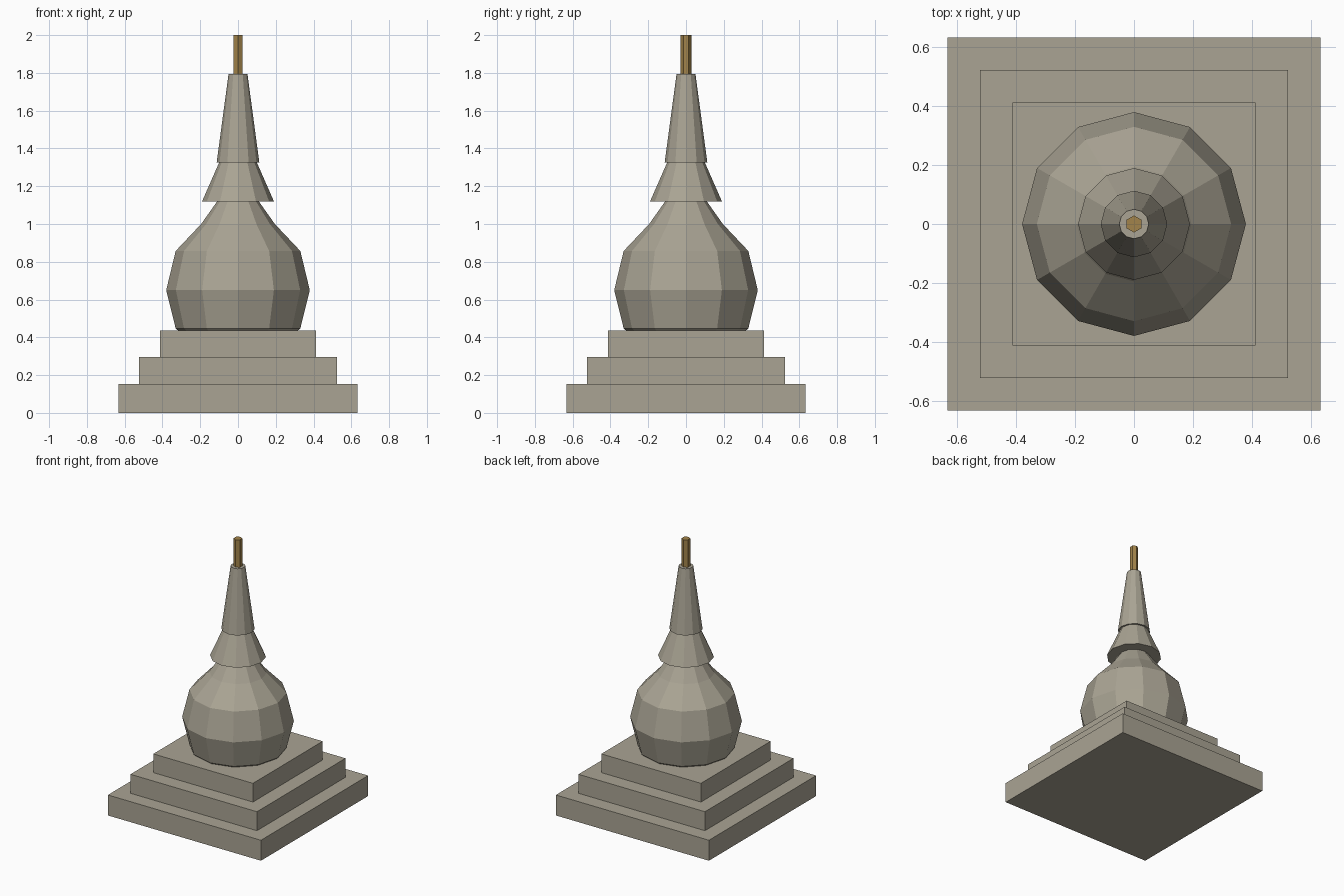
import bpy, bmesh
from math import sin, cos, pi

if "Cube" in bpy.data.objects:
    bpy.data.objects.remove(bpy.data.objects["Cube"])


def material(name, color):
    m = bpy.data.materials.new(name)
    m.diffuse_color = color
    m.use_nodes = True
    m.node_tree.nodes["Principled BSDF"].inputs["Base Color"].default_value = m.diffuse_color
    return m


stone = material("stone", (0.40, 0.37, 0.295, 1))
gold = material("gold", (0.36, 0.23, 0.07, 1))


def lathe(name, profile, sides, mat):
    """Revolve (radius, z) points around z, flat faced, with capped ends."""
    bm = bmesh.new()
    rings = [[bm.verts.new((r * sin(2 * pi * i / sides), r * cos(2 * pi * i / sides), z))
              for i in range(sides)] for r, z in profile]
    for a, b in zip(rings, rings[1:]):
        for i in range(sides):
            j = (i + 1) % sides
            bm.faces.new((a[i], a[j], b[j], b[i]))
    bm.faces.new(rings[0])
    bm.faces.new(rings[-1])
    bmesh.ops.recalc_face_normals(bm, faces=bm.faces)
    mesh = bpy.data.meshes.new(name)
    bm.to_mesh(mesh)
    bm.free()
    mesh.materials.append(mat)
    bpy.context.collection.objects.link(bpy.data.objects.new(name, mesh))


# Square stepped base
for n, (half, z0, z1) in enumerate([(0.633, 0, 0.153), (0.523, 0.153, 0.295), (0.412, 0.295, 0.435)]):
    bpy.ops.mesh.primitive_cube_add(size=1, location=(0, 0, (z0 + z1) / 2))
    tier = bpy.context.object
    tier.name = f"base_tier_{n + 1}"
    tier.scale = (2 * half, 2 * half, z1 - z0)
    tier.data.materials.append(stone)

# Rounded dome with a neck running up under the skirt
lathe("dome", [(0.31, 0.43), (0.33, 0.447), (0.38, 0.65), (0.33, 0.857),
               (0.195, 1.0), (0.11, 1.12), (0.09, 1.15)], 12, stone)
# Flared skirt and tapering spire
lathe("skirt", [(0.19, 1.12), (0.098, 1.33)], 12, stone)
lathe("spire", [(0.113, 1.325), (0.05, 1.795)], 12, stone)
# Gilded rod
lathe("finial", [(0.029, 1.79), (0.029, 2.0)], 6, gold)
